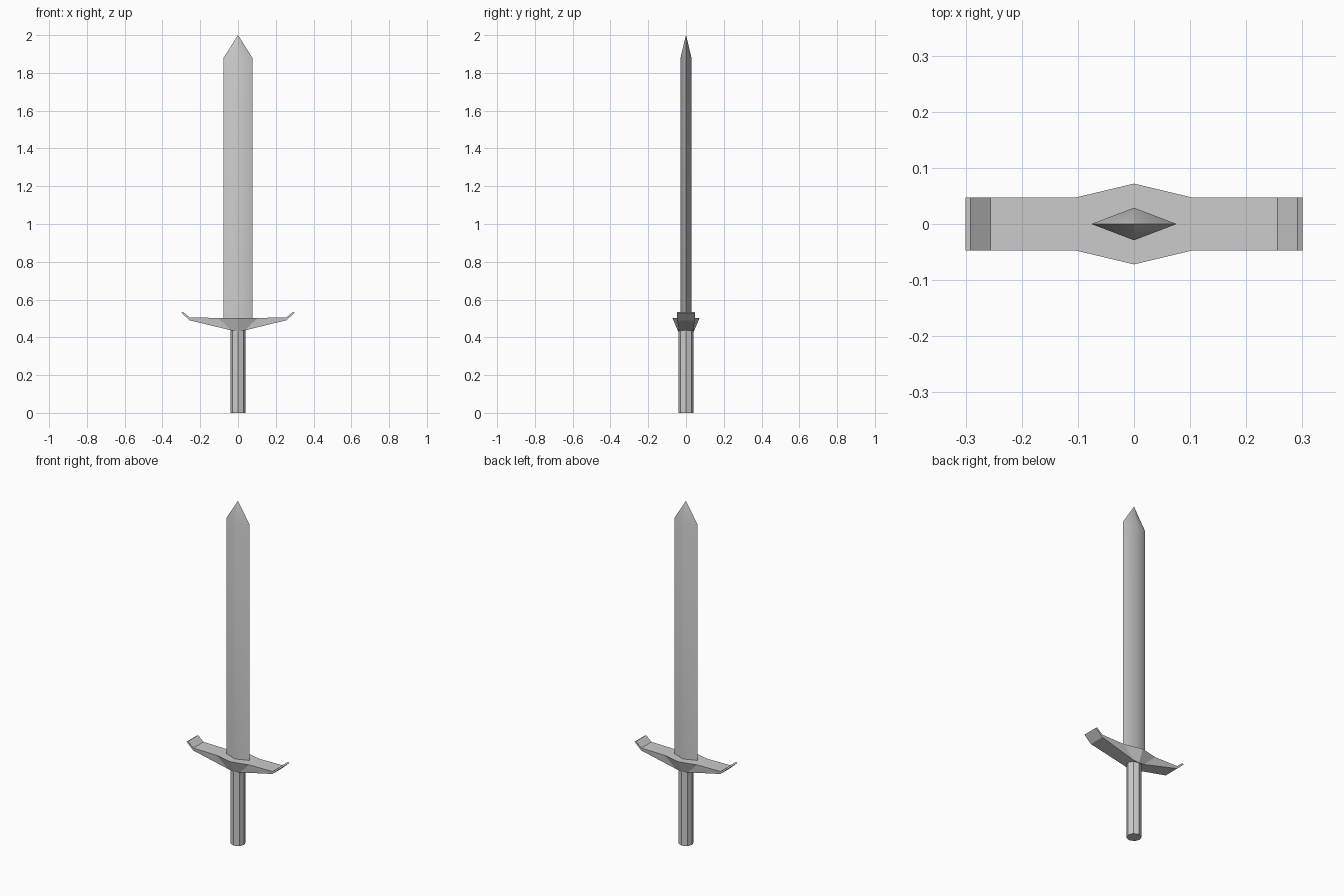
import bpy, bmesh, math

if "Cube" in bpy.data.objects:
    bpy.data.objects.remove(bpy.data.objects["Cube"])


def loft(name, rings, smooth_angle=None):
    """Skin a list of equal-length point rings and cap both ends."""
    bm = bmesh.new()
    rows = [[bm.verts.new(p) for p in ring] for ring in rings]
    n = len(rows[0])
    for a, b in zip(rows, rows[1:]):
        for i in range(n):
            j = (i + 1) % n
            bm.faces.new((a[i], a[j], b[j], b[i]))
    bm.faces.new(rows[0])
    bm.faces.new(rows[-1])
    bmesh.ops.remove_doubles(bm, verts=bm.verts, dist=1e-5)
    bmesh.ops.recalc_face_normals(bm, faces=bm.faces)
    mesh = bpy.data.meshes.new(name)
    bm.to_mesh(mesh)
    bm.free()
    obj = bpy.data.objects.new(name, mesh)
    bpy.context.collection.objects.link(obj)
    if smooth_angle:
        bpy.context.view_layer.objects.active = obj
        obj.select_set(True)
        bpy.ops.object.shade_smooth_by_angle(angle=math.radians(smooth_angle))
        obj.select_set(False)
    return obj


def ring(rx, ry, z, sides):
    return [(rx * math.cos(math.tau * i / sides),
             ry * math.sin(math.tau * i / sides), z) for i in range(sides)]


# Blade: diamond section closing to a point
loft("blade", [ring(0.076, 0.029, 0.49, 4), ring(0.076, 0.029, 1.88, 4),
               ring(0.0005, 0.0005, 2.0, 4)], 50)

# Grip: eight-sided bar
loft("grip", [ring(0.04, 0.04, 0.0, 8), ring(0.04, 0.04, 0.44, 8)])

# Crossguard: half stations (top x, y, z, bottom x, y, z), mirrored in x
half = [(0.0, 0.072, 0.503, 0.0, 0.042, 0.432),
        (0.105, 0.047, 0.503, 0.036, 0.038, 0.437),
        (0.256, 0.047, 0.505, 0.256, 0.047, 0.49),
        (0.291, 0.047, 0.535, 0.3, 0.047, 0.53)]


def station(s, side):
    xt, yt, zt, xb, yb, zb = s
    return [(side * xt, -yt, zt), (side * xt, yt, zt),
            (side * xb, yb, zb), (side * xb, -yb, zb)]


loft("crossguard", [station(s, -1) for s in reversed(half[1:])]
     + [station(s, 1) for s in half])
